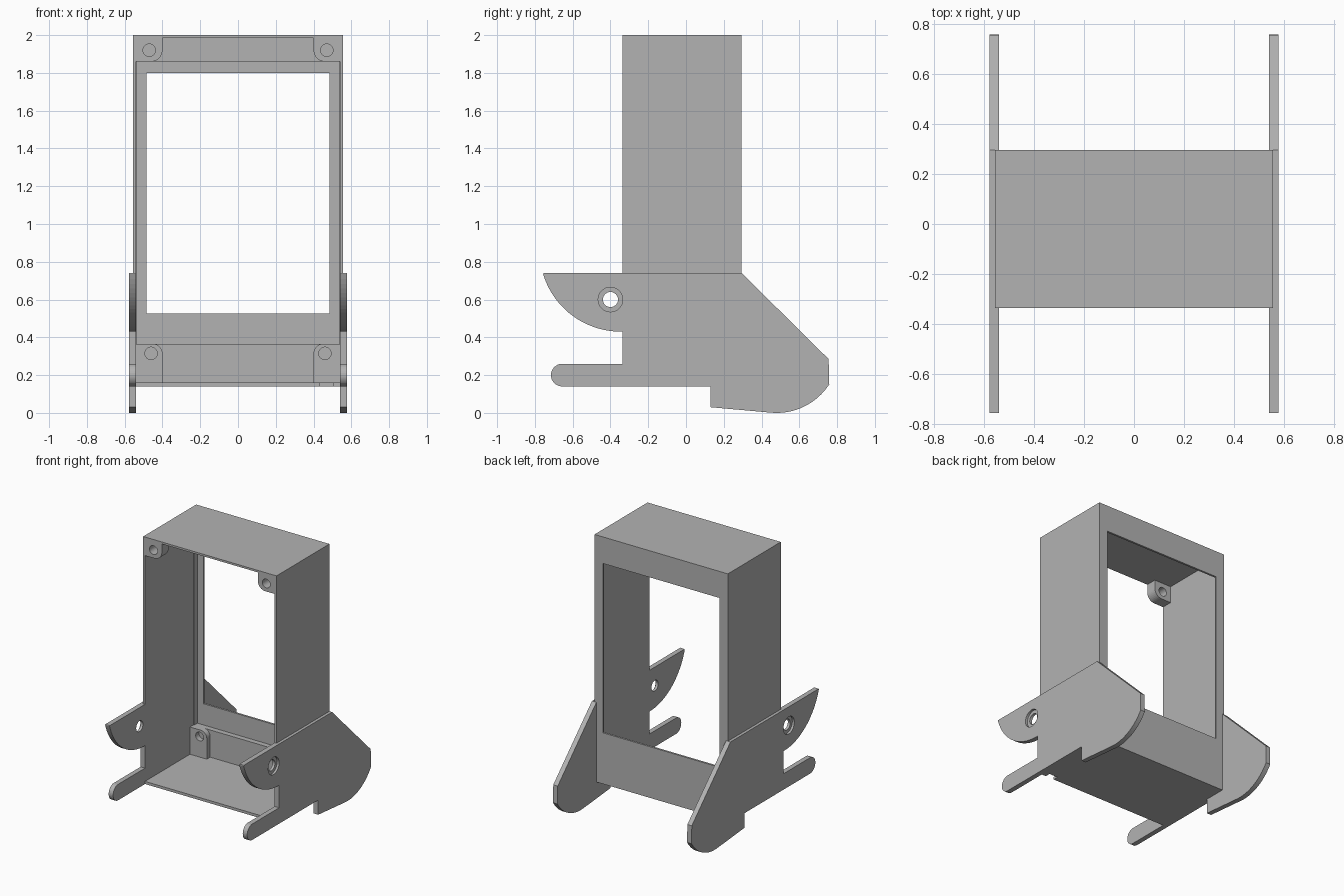
import bpy, bmesh
from math import sin, cos, pi, radians
from mathutils import Vector

if "Cube" in bpy.data.objects:
    bpy.data.objects.remove(bpy.data.objects["Cube"])

grey = bpy.data.materials.new("plain grey")
grey.use_nodes = True
colour = (0.45, 0.45, 0.45, 1)
grey.diffuse_color = colour
grey.node_tree.nodes["Principled BSDF"].inputs["Base Color"].default_value = colour


def prism(name, points, start, end, axis):
    """Extrude a flat outline along x (outline in y, z) or y (outline in x, z)."""
    bm = bmesh.new()
    place = (lambda a, b: (start, a, b)) if axis == "x" else (lambda a, b: (a, start, b))
    face = bm.faces.new([bm.verts.new(place(a, b)) for a, b in points])
    moved = bmesh.ops.extrude_face_region(bm, geom=[face])["geom"]
    step = Vector((end - start, 0, 0) if axis == "x" else (0, end - start, 0))
    bmesh.ops.translate(bm, vec=step, verts=[g for g in moved if isinstance(g, bmesh.types.BMVert)])
    bmesh.ops.recalc_face_normals(bm, faces=bm.faces)
    mesh = bpy.data.meshes.new(name)
    bm.to_mesh(mesh)
    bm.free()
    mesh.materials.append(grey)
    obj = bpy.data.objects.new(name, mesh)
    bpy.context.collection.objects.link(obj)
    return obj


def box(name, x0, x1, y0, y1, z0, z1):
    return prism(name, [(x0, z0), (x1, z0), (x1, z1), (x0, z1)], y0, y1, "y")


def arc(a, b, radius, first, last, steps=16):
    angles = [radians(first + (last - first) * i / steps) for i in range(steps + 1)]
    return [(a + radius * cos(t), b + radius * sin(t)) for t in angles]


def circle(a, b, radius, steps=32):
    return arc(a, b, radius, 0, 360, steps)[:-1]


def cut(obj, *cutters):
    """Subtract the cutters, bake the result and discard them."""
    for cutter in cutters:
        mod = obj.modifiers.new("cut", "BOOLEAN")
        mod.operation, mod.solver, mod.object = "DIFFERENCE", "EXACT", cutter
    baked = bpy.data.meshes.new_from_object(
        obj.evaluated_get(bpy.context.evaluated_depsgraph_get()))
    obj.modifiers.clear()
    obj.data = baked
    for cutter in cutters:
        bpy.data.objects.remove(cutter)


# Open-fronted housing with a screen recess, window and small cable notch
housing = box("housing", -0.555, 0.555, -0.335, 0.295, 0.14, 2.0)
cut(housing,
    box("cavity", -0.54, 0.54, -0.5, 0.24, 0.16, 1.985),
    box("screen_recess", -0.535, 0.535, 0.2, 0.28, 0.365, 1.86),
    box("window", -0.485, 0.485, 0.2, 0.4, 0.525, 1.8),
    box("cable_notch", 0.435, 0.505, -0.4, -0.295, 0.1, 0.2))

# Side plate outline: pointed ear, peg, and rounded rear foot
outline = [(-0.755, 0.74), (0.295, 0.74), (0.755, 0.285)]
outline += arc(0.48, 0.332, 0.332, -33, -95)
outline += [(0.13, 0.03), (0.13, 0.14)]
outline += arc(-0.655, 0.2, 0.06, 270, 90)
outline += [(-0.335, 0.26), (-0.335, 0.43)]
outline += arc(-0.345, 0.86, 0.43, 270, 197, 20)

for side, label in ((1, "left"), (-1, "right")):
    plate = prism(label + "_side_plate", outline, side * 0.54, side * 0.577, "x")
    cut(plate,
        prism("pivot_hole", circle(-0.4, 0.6, 0.04), side * 0.5, side * 0.6, "x"),
        prism("pivot_counterbore", circle(-0.4, 0.6, 0.065), side * 0.56, side * 0.6, "x"))

    # Upper front screw lug, lower inner corner rounded
    shape = [(0.54, 1.86), (0.54, 1.985), (0.4, 1.985)] + arc(0.46, 1.92, 0.06, 180, 270, 8)
    lug = prism(label + "_upper_lug", [(side * x, z) for x, z in shape], -0.335, -0.255, "y")
    cut(lug, prism("screw_hole", circle(side * 0.47, 1.92, 0.033), -0.4, -0.2, "y"))

    # Lower rear screw lug, upper inner corner rounded
    shape = [(0.54, 0.16), (0.54, 0.365)] + arc(0.45, 0.315, 0.05, 90, 180, 8) + [(0.4, 0.16)]
    lug = prism(label + "_lower_lug", [(side * x, z) for x, z in shape], 0.2, 0.28, "y")
    cut(lug, prism("screw_hole", circle(side * 0.46, 0.315, 0.033), 0.1, 0.26, "y"))
